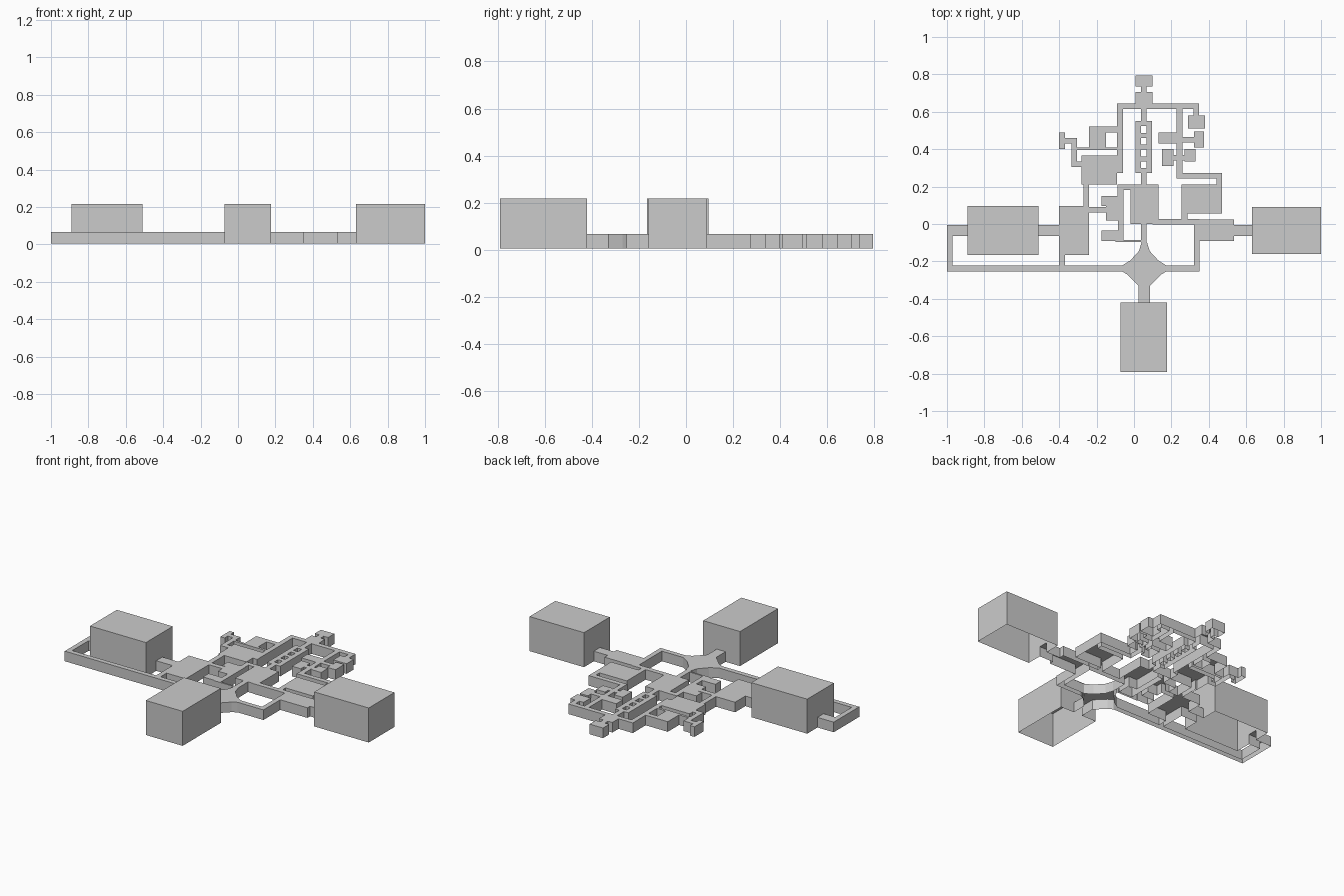
import bpy, bmesh

if "Cube" in bpy.data.objects:
    bpy.data.objects.remove(bpy.data.objects["Cube"])

BASE, LOW, TALL, W = 0.005, 0.067, 0.217, 0.03
MID = 0.0525  # x of the central axis
rects = []


def room(name, x, y, w, d, h=LOW):
    rects.append((name, h, [round(v, 3) for v in (x - w / 2, x + w / 2, y - d / 2, y + d / 2)]))


def hall(name, axis, x, y, *stops, w=W):
    """Corridor along a centre line that turns 90 degrees at every stop."""
    for k, s in enumerate(stops):
        a, b = (x if axis == "x" else y), s
        d = w / 2 if b > a else -w / 2
        a -= d if k else 0
        e = b + (d if k < len(stops) - 1 else 0)
        if axis == "x":
            room(name, (a + e) / 2, y, abs(e - a), w)
            x, axis = b, "y"
        else:
            room(name, x, (a + e) / 2, w, abs(e - a))
            y, axis = b, "x"


# Tall halls at the three ends
room("south_hall", MID, -0.605, 0.25, 0.37, TALL)
room("east_hall", 0.815, -0.035, 0.37, 0.25, TALL)
room("west_hall", -0.7, -0.035, 0.38, 0.26, TALL)
# Crossroads area, only reserved here
room("hub", MID + 0.0025, -0.215, 0.24, 0.23)

# West wing
hall("west_wing", "x", -1, -0.035, -0.35, w=0.06)
hall("west_wing", "y", -0.985, -0.035, -0.238, -0.065)
hall("west_wing", "y", -0.385, -0.238, -0.1)
room("west_wing", -0.32, -0.035, 0.16, 0.26)

# East wing
hall("east_wing", "x", 0.175, -0.238, 0.335, 0.0125, 0.1)
hall("east_wing", "x", 0.5, -0.035, 0.7, w=0.06)
hall("east_wing", "y", 0.27, 0, 0.1)
room("east_wing", 0.4275, -0.0325, 0.215, 0.115)
room("east_wing", 0.3625, 0.1325, 0.215, 0.155)

# Central rooms
hall("central_rooms", "y", MID + 0.0025, -0.45, -0.33, w=0.06)
room("central_rooms", 0.055, 0.105, 0.15, 0.21)
hall("central_rooms", "x", 0, 0.197, -0.072, 0.12)
room("central_rooms", -0.115, 0.1225, 0.12, 0.055)
room("central_rooms", -0.1025, 0.0575, 0.095, 0.075)
room("central_rooms", -0.115, -0.0625, 0.12, 0.055)
hall("central_rooms", "y", -0.07, 0.03, -0.06)
hall("central_rooms", "x", -0.25, 0.076, -0.1)
hall("central_rooms", "x", -0.1, -0.09, MID, w=0.01)

# Northwest rooms
hall("northwest_rooms", "y", -0.255, 0.05, 0.25)
room("northwest_rooms", -0.185, 0.2875, 0.19, 0.155)
hall("northwest_rooms", "x", -0.2, 0.32, -0.32, 0.445, -0.385)
room("northwest_rooms", -0.385, 0.445, 0.03, 0.09)
hall("northwest_rooms", "x", -0.32, 0.402, -0.075, w=0.015)
room("northwest_rooms", -0.195, 0.46, 0.09, 0.12)
hall("northwest_rooms", "x", -0.2, 0.505, -0.075)

# North loop and the ladder-shaped corridor on the axis
hall("north_loop", "y", 0.455, 0.2, 0.259, 0.243, 0.63, -0.075, 0.272)
hall("north_spine", "y", MID, -0.1, 0.29)
hall("north_spine", "y", MID, 0.54, 0.77)
for side in (-1, 1):
    hall("north_spine", "y", MID + side * 0.03, 0.272, 0.55)
for k in range(5):
    hall("north_spine", "x", 0.025, 0.286 + k * 0.0625, 0.08, w=0.026)
for y, d in ((0.66, 0.09), (0.765, 0.06)):
    room("north_spine", MID, y, 0.09, d)

# Northeast rooms
hall("northeast_rooms", "x", 0.243, 0.63, 0.333, 0.55)
room("northeast_rooms", 0.335, 0.545, 0.09, 0.07)
hall("northeast_rooms", "x", 0.2, 0.45, 0.34)
hall("northeast_rooms", "x", 0.18, 0.355, 0.3)
room("northeast_rooms", 0.3475, 0.4525, 0.055, 0.085)
room("northeast_rooms", 0.18, 0.46, 0.1, 0.06)
for x, y, d in ((0.18, 0.355, 0.09), (0.3, 0.3675, 0.065)):
    room("northeast_rooms", x, y, 0.06, d)

# Grid of cells covering the plan; the tallest room owns each cell
xs = sorted({v for _, _, r in rects for v in r[:2]})
ys = sorted({v for _, _, r in rects for v in r[2:]})
cells = {}
for name, h, (x0, x1, y0, y1) in rects:
    for i in range(xs.index(x0), xs.index(x1)):
        for j in range(ys.index(y0), ys.index(y1)):
            if cells.get((i, j), ("", 0))[1] < h:
                cells[i, j] = (name, h)


def face(bm, pts):
    bm.faces.new([bm.verts.new(p) for p in pts])


def wall(bm, a, b, lo, hi):
    face(bm, [(*a, lo), (*b, lo), (*b, hi), (*a, hi)])


def finish(bm, name):
    bmesh.ops.remove_doubles(bm, verts=bm.verts, dist=1e-5)
    bmesh.ops.dissolve_limit(bm, angle_limit=0.01, verts=bm.verts, edges=bm.edges)
    me = bpy.data.meshes.new(name)
    bm.to_mesh(me)
    bm.free()
    bpy.context.collection.objects.link(bpy.data.objects.new(name, me))


# Roofs and outer walls, open underneath and between joined rooms
for name in sorted({r[0] for r in rects} - {"hub"}):
    bm = bmesh.new()
    for (i, j), (owner, h) in cells.items():
        if owner != name:
            continue
        c = [(xs[i], ys[j]), (xs[i + 1], ys[j]), (xs[i + 1], ys[j + 1]), (xs[i], ys[j + 1])]
        face(bm, [(*p, h) for p in c])
        for k, (di, dj) in enumerate(((0, -1), (1, 0), (0, 1), (-1, 0))):
            lo = cells.get((i + di, j + dj), ("", BASE))[1]
            if lo < h:
                wall(bm, c[k], c[(k + 1) % 4], lo, h)
    finish(bm, name)

# Flared crossroads hub: half outline mirrored, open at its four mouths
half = [(0.015, -0.1), (0.029, -0.145), (0.075, -0.195), (0.12, -0.223),
        (0.12, -0.253), (0.09, -0.27), (0.03, -0.33)]
cx = MID + 0.0025
hub = [(cx - x, y) for x, y in half] + [(cx + x, y) for x, y in reversed(half)]
bm = bmesh.new()
face(bm, [(*p, LOW) for p in hub])
for k, p in enumerate(hub):
    if k not in (3, 6, 9, 13):
        wall(bm, p, hub[(k + 1) % len(hub)], BASE, LOW)
finish(bm, "crossroads_hub")
